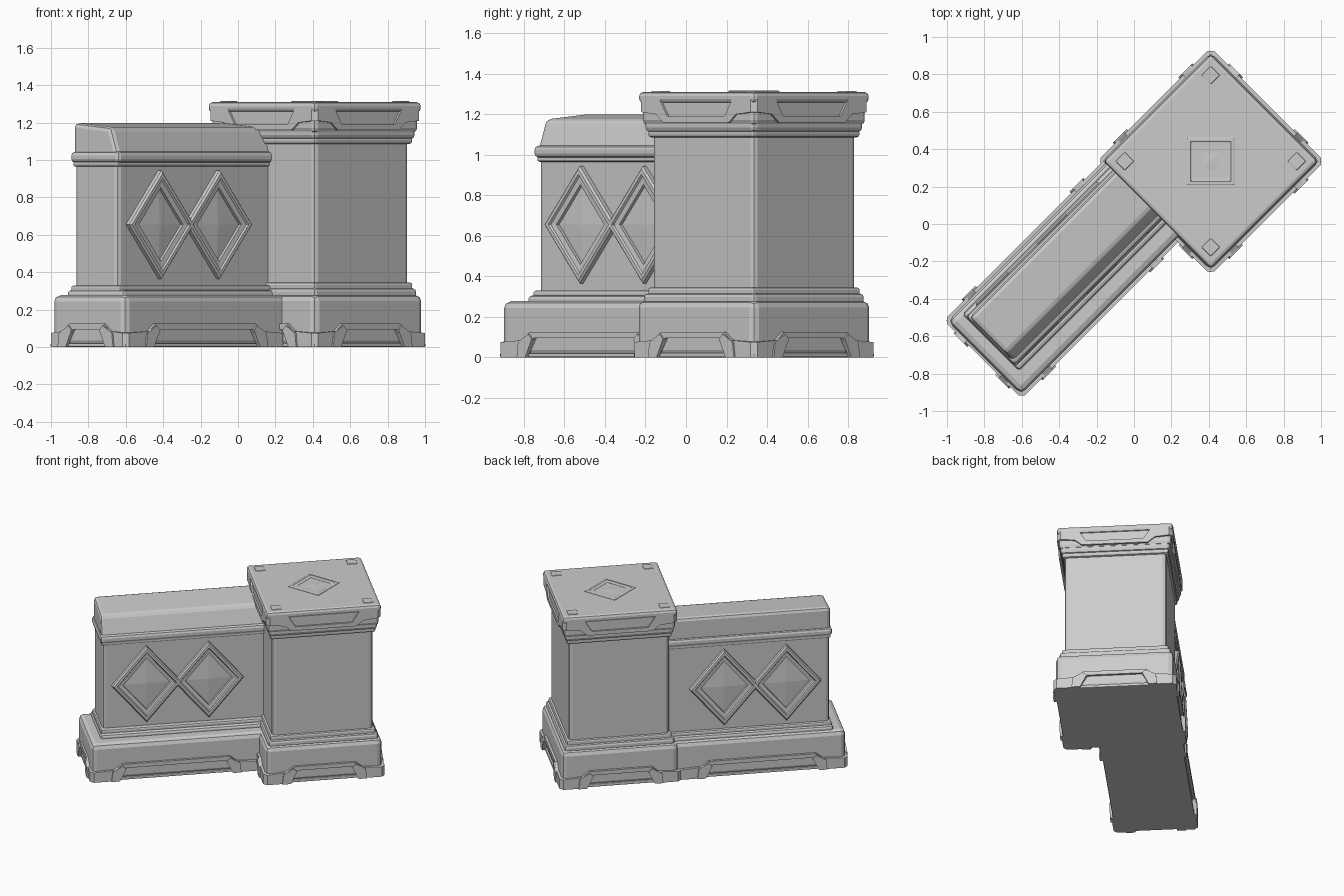
import bpy, bmesh, math
from mathutils import Matrix, Vector

cube = bpy.data.objects.get("Cube")
if cube:
    bpy.data.objects.remove(cube, do_unlink=True)

stone = bpy.data.materials.new("grey_stone")
stone.use_nodes = True
GREY = (0.6, 0.6, 0.6, 1)
stone.diffuse_color = GREY
stone.node_tree.nodes["Principled BSDF"].inputs["Base Color"].default_value = GREY

# Parts are laid out along the wall, then turned to its diagonal heading
TURN = Matrix.Rotation(math.radians(45), 4, 'Z')


def finish(name, bm, matrix=Matrix()):
    bmesh.ops.recalc_face_normals(bm, faces=bm.faces)
    bm.transform(TURN @ matrix)
    mesh = bpy.data.meshes.new(name)
    bm.to_mesh(mesh)
    bm.free()
    mesh.materials.append(stone)
    obj = bpy.data.objects.new(name, mesh)
    bpy.context.collection.objects.link(obj)


def block(name, u, v, z, bevel=0.02, shape=None):
    """Bevelled box between the (low, high) pairs; shape moves its corners first."""
    bm = bmesh.new()
    bmesh.ops.create_cube(bm, size=1)
    for vert in bm.verts:
        vert.co = Vector([pair[1] if c > 0 else pair[0] for c, pair in zip(vert.co, (u, v, z))])
        if shape:
            shape(vert.co)
    bmesh.ops.bevel(bm, geom=bm.edges[:], offset=bevel, segments=2,
                    profile=0.5, affect='EDGES')
    finish(name, bm)


def loft(name, rings, matrix, closed=False):
    """Skin equal-sized point rings; closed joins last to first, else ends are capped."""
    bm = bmesh.new()
    rows = [[bm.verts.new(p) for p in ring] for ring in rings]
    pairs = list(zip(rows, rows[1:])) + ([(rows[-1], rows[0])] if closed else [])
    for a, b in pairs:
        for i in range(len(a)):
            j = (i + 1) % len(a)
            bm.faces.new((a[i], a[j], b[j], b[i]))
    if not closed:
        bm.faces.new(rows[0])
        bm.faces.new(rows[-1])
    finish(name, bm, matrix)


def side_matrix(u, v, angle):
    """Local x runs along a side, y up, z outward."""
    upright = Matrix.Rotation(math.radians(90), 4, 'X')
    return Matrix.Translation((u, v, 0)) @ Matrix.Rotation(math.radians(angle), 4, 'Z') @ upright


def arch_plate(name, matrix, half, gap, z0, flip=1, depth=0.025, trim=0.01):
    """Corner feet joined by a thin band stepping over a trapezoid opening."""
    def outline(end, d):
        right = [(end, 0), (end, 0.075), (gap + 0.03, 0.085), (gap - 0.02, 0.125)]
        inner = [(gap - 0.05, 0.095), (gap, 0.015)]
        pts = right + [(-x, y) for x, y in reversed(right)]
        pts += [(-gap, 0)] + [(-x, y) for x, y in reversed(inner)] + inner + [(gap, 0)]
        return [(x, z0 + flip * y, d) for x, y in pts]
    # The ends taper so neighbouring plates meet in a chamfer
    loft(name, [outline(half, -depth), outline(half - depth, 0)], matrix)
    if trim:
        for s in (-1, 1):
            pad = [(gap, 0), (gap + 0.06, 0), (gap + 0.05, 0.075),
                   (gap - 0.02, 0.115), (gap - 0.045, 0.09)]
            loft(name + "_trim", [[(s * x, z0 + flip * y, d) for x, y in pad]
                                  for d in (-0.01, trim)], matrix)


def diamond(name, matrix, half_w, half_h, raise_by, band, peak):
    """Lozenge frame with a very low pyramid inside."""
    def ring(k, d):
        return [(half_w * k, 0, d), (0, half_h * k, d), (-half_w * k, 0, d), (0, -half_h * k, d)]
    inner = 1 - band
    loft(name + "_frame", [ring(1, -0.02), ring(1, raise_by * 0.7), ring(0.95, raise_by),
                           ring(1 - band * 0.45, raise_by), ring(1 - band * 0.55, raise_by * 0.7),
                           ring(inner, raise_by * 0.6), ring(inner, -0.02)], matrix, closed=True)
    loft(name + "_center", [ring(inner, -0.02), ring(inner, 0.002), ring(0.05, peak)], matrix)


# Pillar: a stack of square courses (half width, bottom, top, bevel)
PU, PV = 0.527, -0.053
pillar = {
    "pillar_plinth": (0.42, 0.0, 0.022, 0.006),
    "pillar_base": (0.412, 0.0, 0.28, 0.035),
    "pillar_foot_moulding": (0.388, 0.26, 0.315, 0.018),
    "pillar_foot_fillet": (0.372, 0.30, 0.345, 0.012),
    "pillar_shaft": (0.356, 0.30, 1.12, 0.025),
    "pillar_neck_moulding": (0.372, 1.085, 1.125, 0.014),
    "pillar_collar": (0.385, 1.11, 1.19, 0.025),
    "pillar_cap": (0.394, 1.145, 1.30, 0.025),
    "pillar_cap_lip": (0.406, 1.255, 1.31, 0.02),
}
for name, (h, z0, z1, bev) in pillar.items():
    block(name, (PU - h, PU + h), (PV - h, PV + h), (z0, z1), bev)

for i in range(4):
    a = math.radians(i * 90)
    out = Vector((math.sin(a), -math.cos(a)))
    h = 0.43
    arch_plate("pillar_feet", side_matrix(PU + out.x * h, PV + out.y * h, i * 90), h, 0.24, 0.0)
    h = 0.406
    arch_plate("cap_brackets", side_matrix(PU + out.x * h, PV + out.y * h, i * 90), h, 0.25,
               1.285, flip=-1, trim=0)
    # Corner studs on the cap
    su = PU + 0.325 * (1 if i % 2 else -1)
    sv = PV + 0.325 * (1 if i > 1 else -1)
    block("cap_stud", (su - 0.035, su + 0.035), (sv - 0.035, sv + 0.035), (1.29, 1.315), 0.005)

top = Matrix.Translation((PU, PV, 1.305))
diamond("cap_diamond", top, 0.18, 0.18, 0.011, 0.35, 0.008)


# Wall: courses running into the pillar (end, front, back, bottom, top, bevel)
def slope_front(co):
    """Lean the front of the coping back, keeping its end and back upright."""
    if co.z > 1.1 and co.y < 0:
        co.y += 0.055
        co.z -= 0.025


wall = {
    "wall_plinth": (-1.076, -0.225, 0.345, 0.0, 0.02, 0.006),
    "wall_base": (-1.072, -0.217, 0.337, 0.0, 0.278, 0.035),
    "wall_foot_moulding": (-0.99, -0.12, 0.307, 0.25, 0.305, 0.018),
    "wall_foot_fillet": (-0.982, -0.09, 0.285, 0.29, 0.33, 0.012),
    "wall_body": (-0.968, -0.057, 0.266, 0.29, 1.02, 0.025),
    "wall_neck_moulding": (-0.976, -0.067, 0.274, 0.965, 1.0, 0.01),
    "wall_collar": (-0.986, -0.082, 0.285, 0.985, 1.045, 0.02),
    "wall_coping": (-0.976, -0.067, 0.27, 1.02, 1.2, 0.025),
}
for name, (end, front, back, z0, z1, bev) in wall.items():
    block(name, (end, 0.3), (front, back), (z0, z1), bev,
          slope_front if name == "wall_coping" else None)

# Wall feet on both long sides and the end
LEFT, RIGHT = -1.085, 0.13
mid, half = (LEFT + RIGHT) / 2, (RIGHT - LEFT) / 2
arch_plate("wall_feet_front", side_matrix(mid, -0.235, 0), half, 0.40, 0.0)
arch_plate("wall_feet_back", side_matrix(mid, 0.355, 180), half, 0.40, 0.0)
arch_plate("wall_feet_end", side_matrix(LEFT, 0.06, -90), 0.295, 0.15, 0.0)

# Paired diamonds on the front and back of the wall
for face, v, angle in (("front", -0.057, 0), ("back", 0.266, 180)):
    for u in (-0.66, -0.22):
        place = side_matrix(u, v, angle) @ Matrix.Translation((0, 0.655, 0))
        diamond(face + "_diamond", place, 0.245, 0.29, 0.035, 0.32, 0.012)
